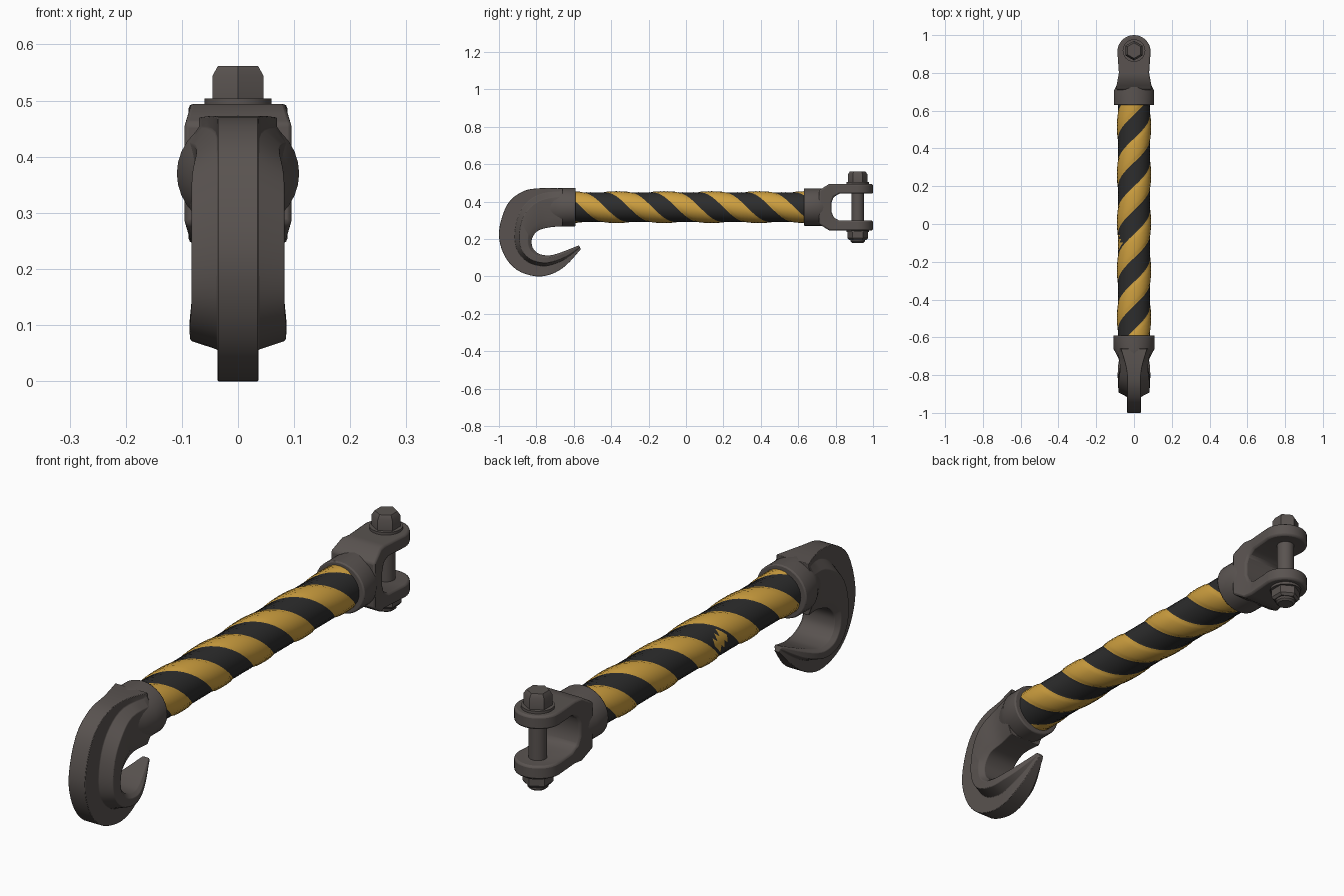
import bpy, bmesh, math
from mathutils import Vector

cube = bpy.data.objects.get("Cube")
if cube:
    bpy.data.objects.remove(cube)

AXIS_Z = 0.37


def material(name, rgb):
    m = bpy.data.materials.new(name)
    m.use_nodes = True
    m.diffuse_color = (*rgb, 1)
    m.node_tree.nodes["Principled BSDF"].inputs["Base Color"].default_value = (*rgb, 1)
    return m


METAL = material("dark_metal", (0.1, 0.086, 0.08))
YELLOW = material("yellow_paint", (0.62, 0.35, 0.05))
BLACK = material("black_paint", (0.026, 0.026, 0.026))


def finish(name, bm, mats, bevel=0.0, smooth=35):
    bmesh.ops.recalc_face_normals(bm, faces=bm.faces)
    me = bpy.data.meshes.new(name)
    bm.to_mesh(me)
    bm.free()
    ob = bpy.data.objects.new(name, me)
    bpy.context.collection.objects.link(ob)
    for m in mats:
        me.materials.append(m)
    for o in bpy.context.selected_objects:
        o.select_set(False)
    ob.select_set(True)
    bpy.context.view_layer.objects.active = ob
    if smooth:
        bpy.ops.object.shade_smooth_by_angle(angle=math.radians(smooth))
    if bevel:
        mod = ob.modifiers.new("soft_edges", "BEVEL")
        mod.width, mod.segments = bevel, 2
        mod.limit_method, mod.angle_limit = "ANGLE", math.radians(35)
    return ob


def loft(rings, cap=True):
    """Skin a list of closed point rings."""
    bm = bmesh.new()
    rows = [[bm.verts.new(p) for p in ring] for ring in rings]
    n = len(rows[0])
    for a, b in zip(rows, rows[1:]):
        for j in range(n):
            k = (j + 1) % n
            bm.faces.new((a[j], a[k], b[k], b[j]))
    if cap:
        bm.faces.new(rows[0])
        bm.faces.new(rows[-1])
    return bm


def circle_y(y, rx, rz, n=32, turn=0.0):
    return [(rx * math.sin(t), y, AXIS_Z + rz * math.cos(t))
            for t in (math.tau * j / n + turn for j in range(n))]


def circle_z(y, z, r, n):
    return [(r * math.sin(math.tau * j / n), y + r * math.cos(math.tau * j / n), z)
            for j in range(n)]


# Striped rod: mesh twisted with the stripes, yellow strands slightly raised
SEG, STEPS, LEAD = 32, 64, 0.506
Y0, Y1 = -0.61, 0.65


def rod_ring(y):
    ring = []
    for j in range(SEG):
        t = math.tau * j / SEG + math.tau * (y + 0.37) / LEAD
        r = 0.085 + 0.006 * max(0, math.cos(2 * math.tau * j / SEG)) ** 0.5
        ring.append((r * math.sin(t), y, AXIS_Z + 0.94 * r * math.cos(t)))
    return ring


bm = loft([rod_ring(Y0 + (Y1 - Y0) * i / STEPS) for i in range(STEPS + 1)], cap=False)
bm.faces.ensure_lookup_table()
patch = Vector((-0.085, -0.1, 0.39))
for i, f in enumerate(bm.faces):
    strand = ((i % SEG + 0.5) * 2 / SEG + 0.25) % 1
    painted = strand < 0.5 or (f.calc_center_median() - patch).length < 0.035
    f.material_index = 0 if painted else 1
finish("striped_rod", bm, [YELLOW, BLACK], smooth=60)

# Hook: T-shaped section (wide inner flange, thin outer rib) swept round the bend
# inner y, inner z, outer y, outer z, flange half width, rib half width, flange share
STATIONS = [
    (-0.66, 0.268, -0.66, 0.470, 0.088, 0.070, 0.78),
    (-0.73, 0.262, -0.77, 0.472, 0.074, 0.040, 0.72),
    (-0.79, 0.245, -0.87, 0.455, 0.082, 0.036, 0.58),
    (-0.82, 0.210, -0.955, 0.385, 0.083, 0.036, 0.45),
    (-0.825, 0.175, -1.00, 0.240, 0.083, 0.036, 0.38),
    (-0.815, 0.145, -0.975, 0.120, 0.083, 0.036, 0.38),
    (-0.785, 0.120, -0.905, 0.035, 0.086, 0.036, 0.36),
    (-0.74, 0.112, -0.80, 0.000, 0.084, 0.036, 0.36),
    (-0.70, 0.118, -0.715, 0.014, 0.074, 0.036, 0.36),
    (-0.645, 0.137, -0.64, 0.060, 0.050, 0.028, 0.40),
    (-0.572, 0.166, -0.562, 0.146, 0.014, 0.010, 0.45),
]


def smooth_path(pts, sub):
    """Catmull-Rom interpolation of tuples."""
    out = []
    for i in range(len(pts) - 1):
        p0, p1, p2 = pts[max(i - 1, 0)], pts[i], pts[i + 1]
        p3 = pts[min(i + 2, len(pts) - 1)]
        for s in range(sub):
            t = s / sub
            out.append([b + 0.5 * t * (c - a + t * (2 * a - 5 * b + 4 * c - d
                        + t * (3 * (b - c) + d - a)))
                        for a, b, c, d in zip(p0, p1, p2, p3)])
    return out + [pts[-1]]


def hook_ring(s):
    inner, outer = Vector((0, s[0], s[1])), Vector((0, s[2], s[3]))
    flange, rib, share = s[4:]
    half = [(0.0, flange * 0.8), (share * 0.3, flange), (share, flange),
            (share + 0.14, rib), (1.0, rib)]
    right = [inner.lerp(outer, t) + Vector((w, 0, 0)) for t, w in half]
    left = [inner.lerp(outer, t) - Vector((w, 0, 0)) for t, w in reversed(half)]
    return right + left


finish("hook", loft([hook_ring(s) for s in smooth_path(STATIONS, 4)]), [METAL],
       bevel=0.006, smooth=40)

# Sockets holding the two rod ends
hook_socket = [(-0.59, 0.09, 0.085), (-0.59, 0.109, 0.103), (-0.66, 0.109, 0.103),
               (-0.70, 0.088, 0.100), (-0.75, 0.066, 0.088)]
clevis_socket = [(0.63, 0.09, 0.085), (0.63, 0.107, 0.1), (0.705, 0.107, 0.1),
                 (0.735, 0.092, 0.1), (0.77, 0.08, 0.1)]
for name, rows in (("hook_socket", hook_socket), ("clevis_socket", clevis_socket)):
    finish(name, loft([circle_y(*r) for r in rows]), [METAL], bevel=0.005)

# Clevis: side profile of the fork trimmed by its rounded plan outline
fork = [(0.71, 0.28), (0.73, 0.268), (0.765, 0.246), (1.02, 0.246), (1.02, 0.298),
        (0.82, 0.298), (0.79, 0.315), (0.778, 0.345), (0.778, 0.395), (0.79, 0.425),
        (0.82, 0.442), (1.02, 0.442), (1.02, 0.494), (0.765, 0.494), (0.73, 0.472),
        (0.71, 0.46)]
clevis = finish("clevis_fork", loft([[(x, y, z) for y, z in fork] for x in (-0.12, 0.12)]),
                [METAL], smooth=0)
arc = [(0.088 * math.cos(math.pi * i / 16), 0.912 + 0.088 * math.sin(math.pi * i / 16))
       for i in range(17)]
plan = [(-0.08, 0.8), (-0.092, 0.735), (-0.1, 0.69), (0.1, 0.69), (0.092, 0.735), (0.08, 0.8)]
trim = finish("fork_trim", loft([[(x, y, z) for x, y in plan + arc] for z in (0.1, 0.6)]),
              [METAL], smooth=0)
trim.hide_render = True
bpy.context.view_layer.objects.active = clevis
cut = clevis.modifiers.new("trim", "BOOLEAN")
cut.operation, cut.object, cut.solver = "INTERSECT", trim, "EXACT"
bpy.ops.object.modifier_apply(modifier="trim")
bpy.data.objects.remove(trim)
bpy.ops.object.select_all(action="DESELECT")
clevis.select_set(True)
bpy.ops.object.shade_smooth_by_angle(angle=math.radians(35))
soft = clevis.modifiers.new("soft_edges", "BEVEL")
soft.width, soft.segments, soft.angle_limit = 0.008, 2, math.radians(35)

# Clevis pin with washers, hex head and nut
PIN_Y = 0.918
pin_parts = {
    "clevis_pin": (24, [(0.2, 0.033), (0.54, 0.033)]),
    "upper_washer": (24, [(0.490, 0.060), (0.504, 0.060)]),
    "lower_washer": (24, [(0.236, 0.060), (0.250, 0.060)]),
    "pin_head": (6, [(0.500, 0.052), (0.545, 0.052), (0.562, 0.041)]),
    "pin_nut": (6, [(0.240, 0.055), (0.205, 0.055), (0.195, 0.046)]),
    "pin_end": (16, [(0.200, 0.038), (0.186, 0.038), (0.179, 0.030)]),
}
for name, (sides, rows) in pin_parts.items():
    finish(name, loft([circle_z(PIN_Y, z, r, sides) for z, r in rows]), [METAL])
